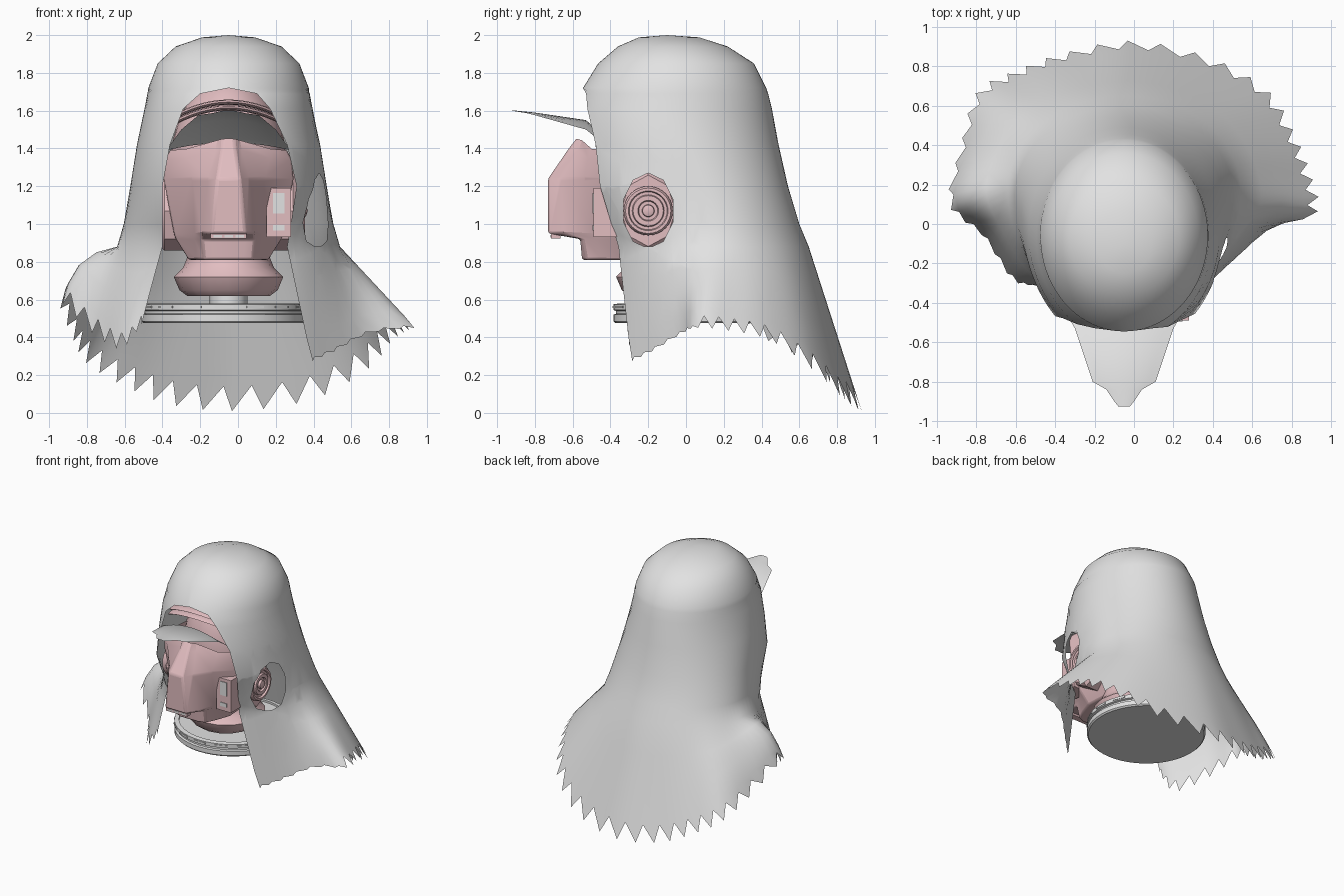
import bpy, bmesh
from math import sin, cos, asin, pi, tau, exp
from mathutils import Vector, Matrix

cube = bpy.data.objects.get("Cube")
if cube:
    bpy.data.objects.remove(cube)

CX = -0.05  # middle line of head and hood


def material(name, rgb):
    m = bpy.data.materials.new(name)
    m.use_nodes = True
    m.diffuse_color = (*rgb, 1)
    m.node_tree.nodes["Principled BSDF"].inputs["Base Color"].default_value = (*rgb, 1)
    return m


GREY = material("light grey", (0.76, 0.76, 0.76))
PINK = material("soft pink", (0.76, 0.51, 0.53))


def finish(bm, name, mat, angle=35, recalc=True):
    if recalc:
        bmesh.ops.recalc_face_normals(bm, faces=bm.faces)
    mesh = bpy.data.meshes.new(name)
    bm.to_mesh(mesh)
    bm.free()
    mesh.materials.append(mat)
    obj = bpy.data.objects.new(name, mesh)
    bpy.context.collection.objects.link(obj)
    bpy.ops.object.select_all(action="DESELECT")
    obj.select_set(True)
    bpy.context.view_layer.objects.active = obj
    bpy.ops.object.shade_smooth_by_angle(angle=angle * pi / 180)
    return obj


def loft(rows):
    """Skin rows of points into a sheet, welding points that meet."""
    bm = bmesh.new()
    grid = [[bm.verts.new(p) for p in row] for row in rows]
    for a, b in zip(grid, grid[1:]):
        for i in range(len(a) - 1):
            bm.faces.new((a[i], b[i], b[i + 1], a[i + 1]))
    bmesh.ops.remove_doubles(bm, verts=bm.verts, dist=0.0005)
    return bm


def lathe(profile, n, matrix):
    """Spin (radius, height) points about z, then place the result."""
    rows = [[matrix @ Vector((r * cos(tau * i / n), r * sin(tau * i / n), h))
             for i in range(n + 1)] for r, h in profile]
    return loft(rows)


def box(name, mat, centre, size):
    bm = bmesh.new()
    bmesh.ops.create_cube(bm, size=1, matrix=Matrix.LocRotScale(
        Vector(centre), None, Vector(size)))
    return finish(bm, name, mat)


def spline(points, u):
    """Smooth curve through the points, u from 0 to 1."""
    last = len(points) - 1
    s = min(max(u, 0), 1) * last
    i = min(int(s), last - 1)
    t = s - i
    a, b, c, d = (Vector(points[min(max(k, 0), last)]) for k in range(i - 1, i + 3))
    return 0.5 * (2 * b + (c - a) * t + (2 * a - 5 * b + 4 * c - d) * t * t
                  + (3 * b - a - 3 * c + d) * t ** 3)


# Hood: rings of height, half width, front, widest y, back, and the two opening edges
RINGS = [
    (2.0, 0.0001, -0.1001, -0.1, -0.0999, CX, CX), (1.988, 0.14, -0.25, -0.09, 0.07, CX, CX),
    (1.94, 0.28, -0.36, -0.07, 0.22, CX, CX), (1.85, 0.375, -0.465, -0.055, 0.36, CX, CX),
    (1.72, 0.425, -0.545, -0.06, 0.425, CX, CX), (1.69, 0.43, -0.56, -0.06, 0.435, 0.1, -0.2),
    (1.61, 0.445, -0.59, -0.07, 0.455, 0.17, -0.29), (1.42, 0.485, -0.61, -0.04, 0.49, 0.26, -0.36),
    (1.2, 0.52, -0.65, 0.05, 0.54, 0.31, -0.4), (1.0, 0.555, -0.525, 0.14, 0.6, 0.28, -0.4),
    (0.88, 0.59, -0.45, 0.17, 0.65, 0.26, -0.4),
]
HEM = [
    (0.39, -0.29, 0.27), (0.52, -0.17, 0.33), (0.7, -0.02, 0.42), (0.93, 0.06, 0.45),
    (0.9, 0.25, 0.43), (0.82, 0.45, 0.38), (0.69, 0.67, 0.23), (0.4, 0.84, 0.07),
    (0, 0.93, 0.01), (-0.35, 0.87, 0.04), (-0.6, 0.78, 0.14), (-0.8, 0.67, 0.26),
    (-0.88, 0.4, 0.4), (-0.94, 0.1, 0.58), (-0.77, -0.06, 0.42), (-0.62, -0.28, 0.34),
    (-0.51, -0.31, 0.47),
]
COLS = 76


def ring_point(ring, u):
    z, half, front, mid, back, right, left = ring
    start = asin((right - CX) / half)
    end = tau + asin((left - CX) / half)
    a = start + (end - start) * u
    depth = mid - front if cos(a) > 0 else back - mid
    return Vector((CX + half * sin(a), mid - depth * cos(a), z))


def skirt_point(t, u):
    p = ring_point(RINGS[-1], u).lerp(spline(HEM, u), t)
    swell = sin(pi * t) * exp(-((u - 0.8) / 0.1) ** 2)
    return p + Vector((-0.04, 0, 0.07)) * swell


us = [i / COLS for i in range(COLS + 1)]
rows = [[ring_point(r, u) for u in us] for r in RINGS]
rows += [[skirt_point(t, u) for u in us] for t in (0.27, 0.54, 0.79)]
# Ragged hem: every other column is a skewed tip, nearly plain on the left lappet
rows.append([skirt_point(1, u + 0.4 / COLS) if i % 2 == 0
             else skirt_point(0.85 if u > 0.18 else 0.97, u) for i, u in enumerate(us)])
bm = loft(rows)

# Ear hole on the left side of the hood
EAR = Vector((0, -0.2, 1.07))


def in_hole(p, s=1.0):
    return p.x > 0.2 and ((p.y - EAR.y) / 0.13) ** 2 + ((p.z - EAR.z) / 0.19) ** 2 < s


for k in range(10):
    c, s = cos(tau * k / 10), sin(tau * k / 10)
    near = [f for f in bm.faces if in_hole(f.calc_center_median(), 5)]
    geom = set(near) | {e for f in near for e in f.edges} | {v for f in near for v in f.verts}
    bmesh.ops.bisect_plane(bm, geom=list(geom), dist=0.0001,
                           plane_co=EAR + Vector((0, 0.13 * c, 0.19 * s)),
                           plane_no=Vector((0, c / 0.13, s / 0.19)).normalized())
bmesh.ops.delete(bm, geom=[f for f in bm.faces if in_hole(f.calc_center_median())],
                 context="FACES")
finish(bm, "hood", GREY, 60, recalc=False)

# Visor blade: rows of y, half width, middle height, drop at the sides
blade = [(-0.925, 0.03, 1.602, 0.002), (-0.9, 0.05, 1.6, 0.004), (-0.84, 0.09, 1.594, 0.008),
         (-0.8, 0.16, 1.59, 0.014), (-0.53, 0.25, 1.55, 0.05), (-0.39, 0.33, 1.43, 0.04)]
rows = [[(CX - w * k / 5, y, z - d * (k / 5) ** 2) for k in range(-5, 6)]
        for y, w, z, d in blade]
finish(loft(rows), "visor", GREY, recalc=False)

# Skull
bm = bmesh.new()
bmesh.ops.create_uvsphere(bm, u_segments=32, v_segments=20, radius=1, matrix=Matrix.LocRotScale(
    Vector((CX, -0.05, 1.29)), None, Vector((0.31, 0.35, 0.49))))
finish(bm, "skull", PINK)

# Brow ridges over the visor
for name, lift, depth in (("lower_brow", 0, 0.05), ("upper_brow", 0.03, 0.03)):
    arch = [(CX + 0.29 * k / 6, -0.4 - depth + 0.1 * (k / 6) ** 2,
             1.615 + lift - 0.08 * (k / 6) ** 2) for k in range(-6, 7)]
    rows = [[(x, y + 0.06 * cos(a), z + 0.014 * sin(a)) for x, y, z in arch]
            for a in [tau * i / 8 for i in range(9)]]
    finish(loft(rows), name, PINK)

# Face mask: half sections from the nose ridge outwards
SECTIONS = [
    (1.46, [(0.03, -0.58), (0.06, -0.55), (0.22, -0.5), (0.31, -0.41)]),
    (1.41, [(0.035, -0.62), (0.07, -0.57), (0.22, -0.52), (0.335, -0.4)]),
    (1.24, [(0.06, -0.73), (0.11, -0.66), (0.19, -0.54), (0.345, -0.38)]),
    (0.95, [(0.09, -0.73), (0.14, -0.65), (0.18, -0.48), (0.29, -0.36)]),
    (0.92, [(0.09, -0.56), (0.14, -0.55), (0.18, -0.47), (0.28, -0.35)]),
    (0.81, [(0.08, -0.55), (0.13, -0.53), (0.17, -0.45), (0.21, -0.33)]),
]
rows = []
for z, half in SECTIONS:
    drop = 0.07 if z > 1.4 else 0
    half = half + [(half[-1][0] * 0.9, -0.02)]
    side = [(x, y, z - drop * min(1, x / 0.25)) for x, y in half]
    rows.append([(CX - x, y, z) for x, y, z in reversed(side)]
                + [(CX + x, y, z) for x, y, z in side])
bm = loft(rows)
bm.verts.ensure_lookup_table()
bm.faces.new(bm.verts[-len(rows[0]):])
mask = finish(bm, "face_mask", PINK, 25)
bevel = mask.modifiers.new("soft edges", "BEVEL")
bevel.width = 0.012
bevel.segments = 2

# Mouth vent
box("mouth_frame", PINK, (CX, -0.69, 0.938), (0.19, 0.05, 0.032))
for k in (-1, 0, 1):
    box("mouth_slot", GREY, (CX + 0.058 * k, -0.716, 0.936), (0.045, 0.004, 0.014))

# Cheek module on the left side
box("cheek_frame", PINK, (0.215, -0.42, 1.06), (0.13, 0.14, 0.26))
box("cheek_window", GREY, (0.215, -0.492, 1.11), (0.06, 0.006, 0.11))
box("cheek_slot", GREY, (0.215, -0.492, 0.98), (0.06, 0.006, 0.03))

# Ear pieces: ringed dial on an angular plate, both sides
DIAL = [(0.13, 0), (0.13, 0.07), (0.12, 0.085), (0.105, 0.085), (0.1, 0.07), (0.085, 0.07),
        (0.08, 0.085), (0.055, 0.085), (0.05, 0.07), (0.033, 0.07), (0.03, 0.09), (0, 0.1)]
PLATE = [(0, -0.1), (1, -0.1), (1, 0.02), (0.9, 0.04), (0, 0.04)]
for side, label in ((1, "left"), (-1, "right")):
    turn = Matrix.Translation((CX + side * 0.32, EAR.y, EAR.z)) @ Matrix.Rotation(
        side * pi / 2, 4, "Y")
    finish(lathe(DIAL, 32, turn), label + "_ear_dial", PINK)
    finish(lathe(PLATE, 8, turn @ Matrix.Diagonal((0.21, 0.16, 1, 1))),
           label + "_ear_plate", PINK)

# Neck with flared skirt
neck = [(0.23, 0.9), (0.22, 0.82), (0.24, 0.77), (0.29, 0.72), (0.26, 0.65), (0.22, 0.62), (0, 0.62)]
finish(lathe(neck, 16, Matrix.Translation((CX, -0.08, 0))), "neck", PINK)
post = [(0.1, 0.64), (0.1, 0.55)]
finish(lathe(post, 16, Matrix.Translation((CX, -0.08, 0))), "neck_post", GREY)

# Collar disc with a slotted rim
centre = Matrix.Translation((-0.075, 0.05, 0))
collar = [(0, 0.475), (0.425, 0.475), (0.435, 0.485), (0.435, 0.52), (0.42, 0.525), (0.42, 0.54),
          (0.435, 0.545), (0.435, 0.575), (0.4, 0.58), (0.4, 0.565), (0, 0.565)]
finish(lathe(collar, 48, centre), "collar", GREY)
for k in range(16):
    lug = box("collar_lug", GREY, (0, 0, 0), (0.02, 0.1, 0.012))
    lug.matrix_world = centre @ Matrix.Rotation(tau * k / 16, 4, "Z") @ Matrix.Translation(
        (0.428, 0, 0.56))
